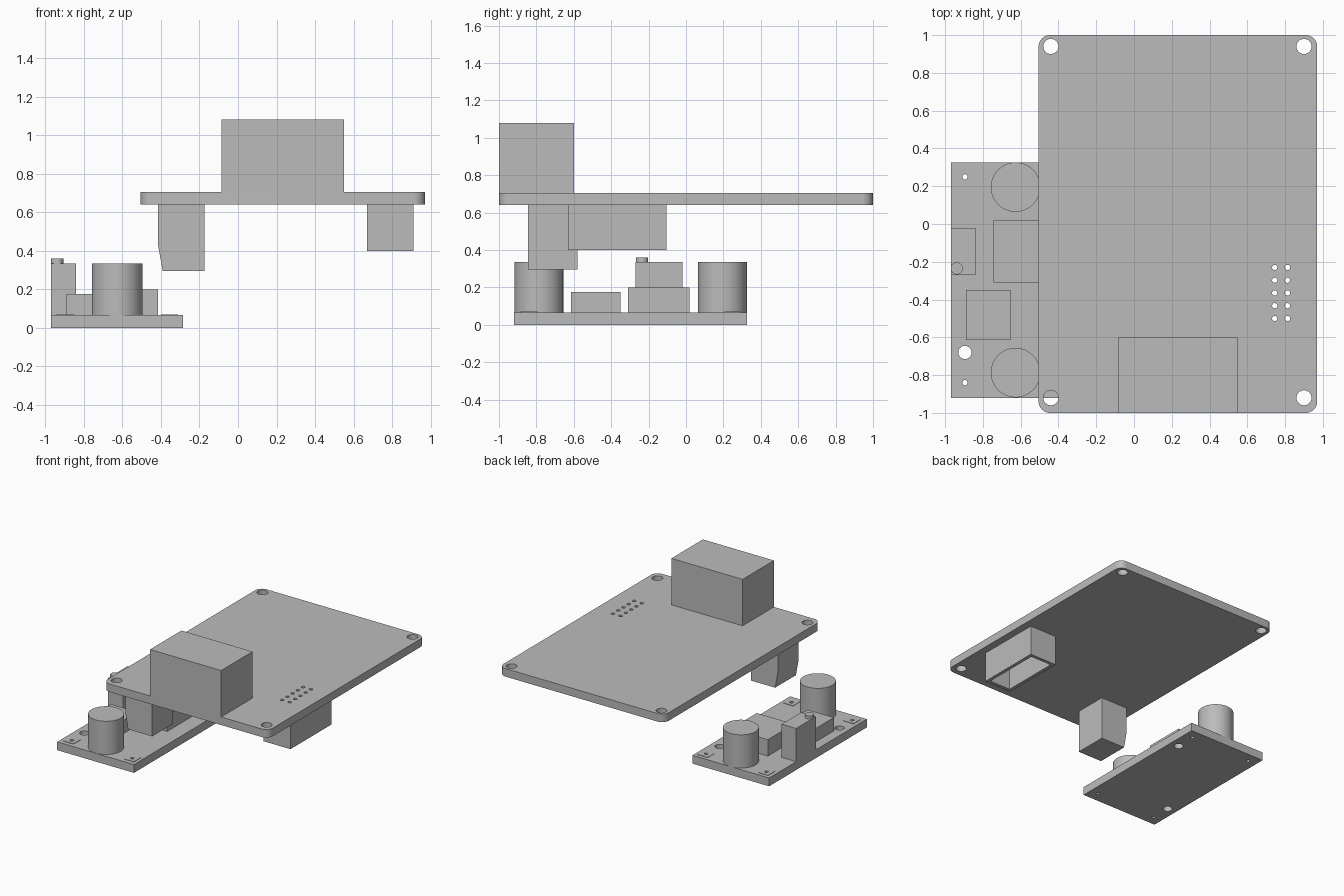
import bpy, bmesh, math
from mathutils import Matrix

if "Cube" in bpy.data.objects:
    bpy.data.objects.remove(bpy.data.objects["Cube"])

grey = bpy.data.materials.new("plain_grey")
grey.diffuse_color = (0.5, 0.5, 0.5, 1)
grey.use_nodes = True
grey.node_tree.nodes["Principled BSDF"].inputs["Base Color"].default_value = grey.diffuse_color


def rect(x0, x1, y0, y1):
    return [(x0, y0), (x1, y0), (x1, y1), (x0, y1)]


def circle(x, y, r, n=32):
    return [(x + r * math.cos(2 * math.pi * i / n),
             y + r * math.sin(2 * math.pi * i / n)) for i in range(n)]


def rounded(x0, x1, y0, y1, r, n=8):
    pts = []
    corners = [(x1 - r, y1 - r), (x0 + r, y1 - r), (x0 + r, y0 + r), (x1 - r, y0 + r)]
    for k, (cx, cy) in enumerate(corners):
        for i in range(n + 1):
            a = math.pi / 2 * (k + i / n)
            pts.append((cx + r * math.cos(a), cy + r * math.sin(a)))
    return pts


def extrude(name, outline, z0, z1, holes=(), matrix=Matrix()):
    """Filled outline with holes, extruded from z0 to z1."""
    cu = bpy.data.curves.new(name + "_profile", 'CURVE')
    cu.dimensions, cu.fill_mode = '2D', 'BOTH'
    cu.extrude = (z1 - z0) / 2
    for pts in [outline, *holes]:
        sp = cu.splines.new('POLY')
        sp.points.add(len(pts) - 1)
        for p, (x, y) in zip(sp.points, pts):
            p.co = (x, y, 0, 1)
        sp.use_cyclic_u = True
    tmp = bpy.data.objects.new(name + "_profile", cu)
    bpy.context.collection.objects.link(tmp)
    dg = bpy.context.evaluated_depsgraph_get()
    me = bpy.data.meshes.new_from_object(tmp.evaluated_get(dg))
    bpy.data.objects.remove(tmp)
    bpy.data.curves.remove(cu)
    bm = bmesh.new()
    bm.from_mesh(me)
    bmesh.ops.remove_doubles(bm, verts=bm.verts, dist=1e-5)
    bm.transform(matrix @ Matrix.Translation((0, 0, (z0 + z1) / 2)))
    bmesh.ops.recalc_face_normals(bm, faces=bm.faces)
    for f in bm.faces:
        f.smooth = True
        f.material_index = 0
    bm.to_mesh(me)
    bm.free()
    me.set_sharp_from_angle(angle=math.radians(30))
    me.materials.clear()
    me.materials.append(grey)
    me.name = name
    ob = bpy.data.objects.new(name, me)
    bpy.context.collection.objects.link(ob)
    return ob


# Upper board with corner mounting holes and pin holes
mounts = [circle(x, y, 0.04) for x in (-0.44, 0.90) for y in (-0.92, 0.94)]
pins = [circle(x, -0.23 - 0.0675 * i, 0.014, 16) for x in (0.745, 0.813) for i in range(5)]
extrude("upper_board", rounded(-0.505, 0.97, -1, 1, 0.06), 0.64, 0.705, mounts + pins)

# Large connector on top, open socket and tapered jack underneath
extrude("top_connector", rect(-0.085, 0.55, -1, -0.6), 0.705, 1.08)
extrude("pin_socket", rect(0.67, 0.91, -0.63, -0.105), 0.40, 0.64,
        [rect(0.697, 0.883, -0.603, -0.132)])
extrude("tapered_jack", [(-0.415, 0.64), (-0.415, 0.43), (-0.39, 0.295),
                         (-0.175, 0.295), (-0.175, 0.64)],
        0.58, 0.845, matrix=Matrix.Rotation(math.pi / 2, 4, 'X'))

# Lower board with two mounting holes and a solder hole at each corner
corners = [(x, y) for x in (-0.895, -0.355) for y in (-0.84, 0.25)]
extrude("lower_board", rect(-0.97, -0.285, -0.92, 0.325), 0, 0.067,
        [circle(x, y, 0.014, 16) for x, y in corners]
        + [circle(-0.895, -0.68, 0.035), circle(-0.36, 0.085, 0.035)])
for i, (x, y) in enumerate(corners):
    extrude(f"solder_pad_{i}", rect(x - 0.045, x + 0.045, y - 0.045, y + 0.045),
            0.067, 0.07, [circle(x, y, 0.014, 16)])

# Components on the lower board
for side, y in (("front", -0.787), ("back", 0.195)):
    extrude(f"{side}_capacitor", circle(-0.627, y, 0.131, 48), 0.067, 0.335)
extrude("coil_block", rect(-0.745, -0.415, -0.31, 0.02), 0.067, 0.20)
extrude("chip_block", rect(-0.89, -0.655, -0.615, -0.35), 0.067, 0.175)
extrude("trimmer", rect(-0.97, -0.84, -0.27, -0.02), 0.067, 0.335)
extrude("trimmer_screw", circle(-0.938, -0.235, 0.032), 0.335, 0.36)
